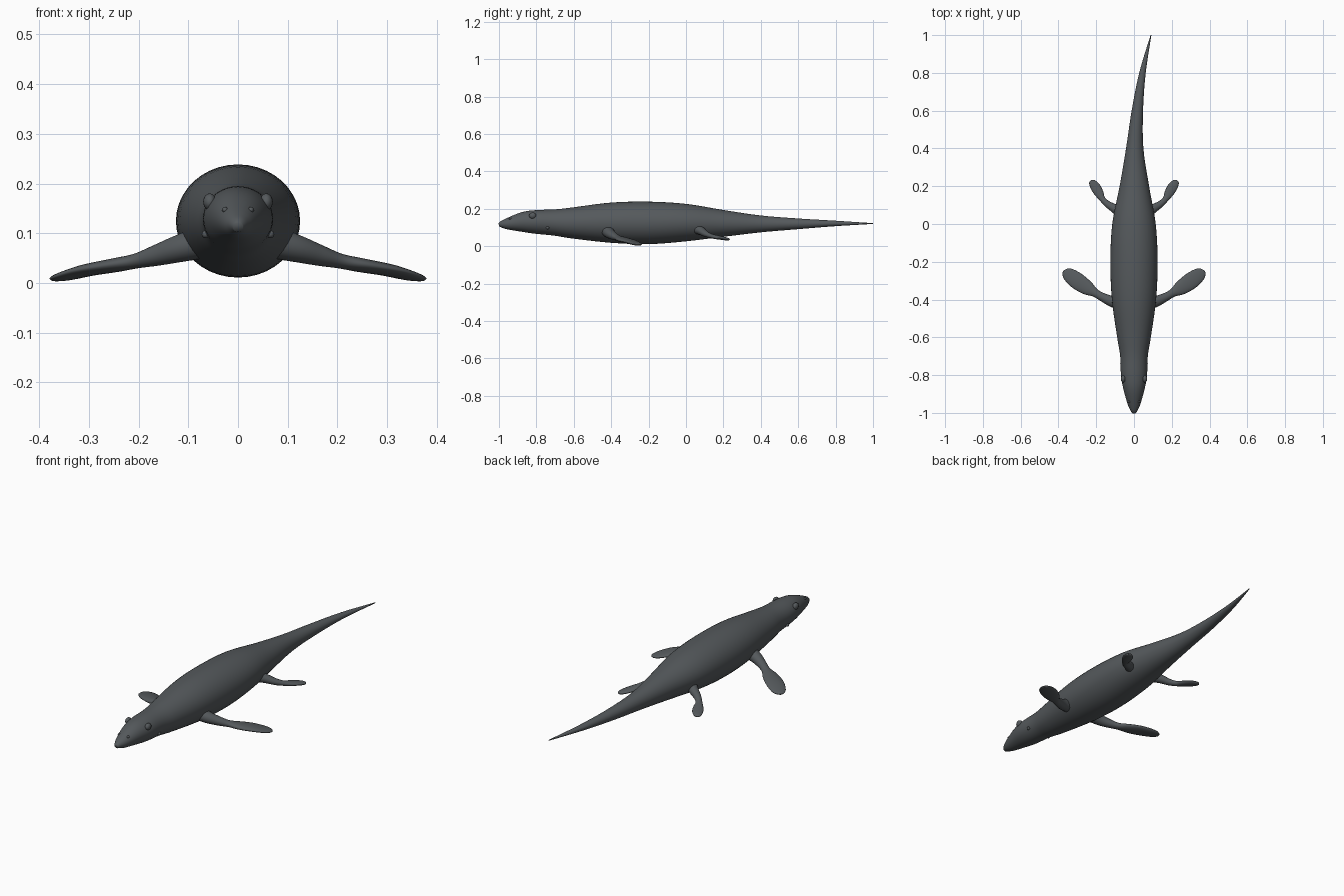
import bpy, bmesh, math
from mathutils import Vector

cube = bpy.data.objects.get("Cube")
if cube:
    bpy.data.objects.remove(cube)


def make_material(name, rgb):
    mat = bpy.data.materials.new(name)
    mat.use_nodes = True
    mat.diffuse_color = (*rgb, 1)
    mat.node_tree.nodes["Principled BSDF"].inputs["Base Color"].default_value = (*rgb, 1)
    return mat


skin = make_material("slate grey skin", (0.09, 0.10, 0.107))


def finish(name, bm, mat):
    bmesh.ops.recalc_face_normals(bm, faces=bm.faces)
    for f in bm.faces:
        f.smooth = True
    mesh = bpy.data.meshes.new(name)
    bm.to_mesh(mesh)
    bm.free()
    mesh.materials.append(mat)
    obj = bpy.data.objects.new(name, mesh)
    bpy.context.collection.objects.link(obj)
    return obj


def spline(rows, steps):
    """Smooth curve through rows of equal length."""
    rows = [Vector(r) for r in rows]
    out = []
    for i in range(len(rows) - 1):
        a, b, c, d = (rows[max(i - 1, 0)], rows[i], rows[i + 1],
                      rows[min(i + 2, len(rows) - 1)])
        for k in range(steps):
            t = k / steps
            out.append(b + 0.5 * t * (c - a + t * (2 * a - 5 * b + 4 * c - d
                                                  + t * (3 * (b - c) + d - a))))
    return out + [rows[-1]]


def loft(name, rows, sides=32, steps=5):
    """Rows hold x, y, z, half width, half height along a path."""
    pts = spline(rows, steps)
    bm = bmesh.new()
    rings = []
    for i, p in enumerate(pts):
        ahead, behind = pts[min(i + 1, len(pts) - 1)], pts[max(i - 1, 0)]
        along = Vector((ahead - behind)[:3]).normalized()
        side = along.cross(Vector((0, 0, 1))).normalized()
        up = side.cross(along)
        rings.append([bm.verts.new(Vector(p[:3])
                      + side * p[3] * math.cos(2 * math.pi * k / sides)
                      + up * p[4] * math.sin(2 * math.pi * k / sides))
                      for k in range(sides)])
    for a, b in zip(rings, rings[1:]):
        for k in range(sides):
            n = (k + 1) % sides
            bm.faces.new((a[k], a[n], b[n], b[k]))
    bm.faces.new(rings[0])
    bm.faces.new(rings[-1])
    return finish(name, bm, skin)


def ball(name, centre, size):
    bm = bmesh.new()
    bmesh.ops.create_uvsphere(bm, u_segments=16, v_segments=10, radius=1)
    bmesh.ops.scale(bm, vec=size, verts=bm.verts)
    bmesh.ops.translate(bm, vec=centre, verts=bm.verts)
    return finish(name, bm, skin)


# Body from snout to curved tail: y, centre x, half width, top, bottom
body = [(-1, 0, .010, .122, .102), (-.985, 0, .020, .135, .098),
        (-.95, 0, .035, .152, .088), (-.87, 0, .057, .183, .075),
        (-.8, 0, .069, .193, .066), (-.7, 0, .073, .197, .056),
        (-.6, 0, .089, .208, .040), (-.4, 0, .117, .233, .018),
        (-.2, 0, .125, .238, .011), (0, 0, .115, .226, .026),
        (.2, .002, .078, .193, .050), (.4, .004, .046, .164, .074),
        (.6, .018, .030, .148, .091), (.8, .045, .017, .136, .107),
        (1, .09, .002, .123, .119)]
loft("body", [(x, y, (t + b) / 2, w, (t - b) / 2) for y, x, w, t, b in body], 40)

# Flippers: x, y, z, half width, half thickness
front_limb = [(.06, -.42, .085, .038, .034), (.115, -.41, .070, .030, .028),
              (.165, -.388, .055, .023, .021), (.205, -.365, .044, .022, .015),
              (.245, -.34, .036, .037, .014), (.30, -.302, .026, .044, .012),
              (.345, -.268, .014, .036, .009), (.366, -.253, .009, .021, .006),
              (.372, -.248, .007, .005, .003)]
hind_limb = [(.06, .05, .095, .030, .028), (.10, .08, .082, .024, .022),
             (.14, .105, .066, .018, .016), (.168, .133, .055, .016, .012),
             (.185, .163, .048, .024, .011), (.205, .197, .042, .026, .009),
             (.223, .223, .037, .017, .007), (.228, .231, .035, .004, .003)]
for side, s in (("left", 1), ("right", -1)):
    for part, rows in (("front_flipper", front_limb), ("hind_flipper", hind_limb)):
        loft(f"{side}_{part}", [(s * r[0], *r[1:]) for r in rows], 24)
    # Small bumps on the head
    ball(f"{side}_eye", (s * .057, -.82, .163), (.013, .019, .017))
    ball(f"{side}_nostril", (s * .026, -.94, .147), (.006, .008, .006))
    ball(f"{side}_ear", (s * .065, -.74, .098), (.008, .009, .008))
